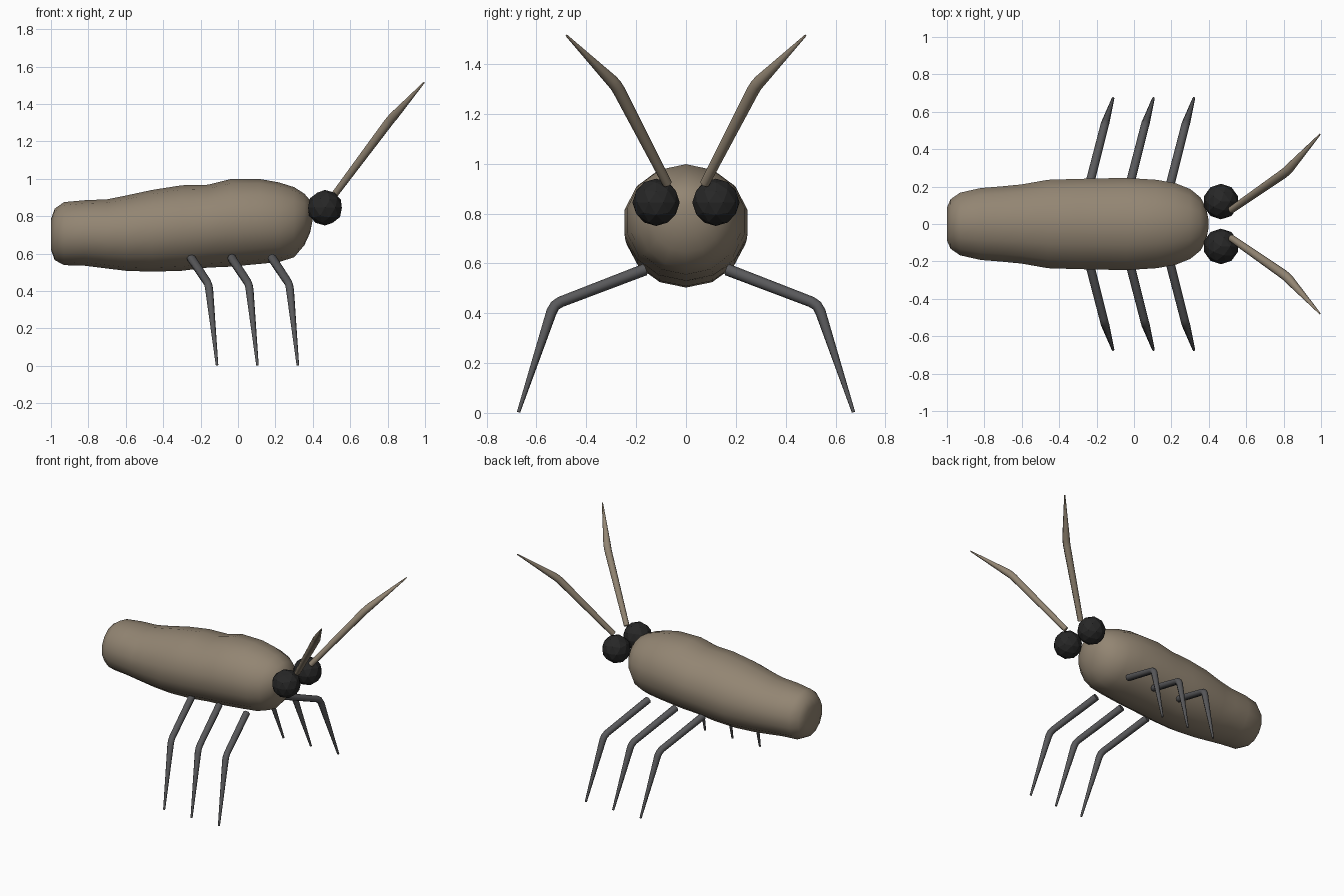
import bpy, bmesh, math
from mathutils import Vector

if "Cube" in bpy.data.objects:
    bpy.data.objects.remove(bpy.data.objects["Cube"])


def material(name, rgb):
    m = bpy.data.materials.new(name)
    m.diffuse_color = (*rgb, 1)
    m.use_nodes = True
    m.node_tree.nodes["Principled BSDF"].inputs["Base Color"].default_value = m.diffuse_color
    return m


tan = material("tan", (0.29, 0.235, 0.17))
dark_grey = material("dark_grey", (0.10, 0.10, 0.105))
black = material("black", (0.02, 0.02, 0.02))


def smooth(ob, angle):
    bpy.ops.object.select_all(action='DESELECT')
    ob.select_set(True)
    bpy.context.view_layer.objects.active = ob
    bpy.ops.object.shade_smooth_by_angle(angle=math.radians(angle))


def limb(name, points, radii, mat):
    """Tapered tube through points, with the bend slightly rounded."""
    a, b, c = (Vector(p) for p in points)
    ra, rb, rc = radii
    near, far = b + (a - b).normalized() * 0.03, b + (c - b).normalized() * 0.03
    mid = (near + far) / 4 + b / 2
    path = [(a, ra), (near, rb), (mid, rb), (far, rb), (c, rc)]
    cu = bpy.data.curves.new(name, 'CURVE')
    cu.dimensions = '3D'
    cu.bevel_depth = 1
    cu.bevel_resolution = 2
    cu.use_fill_caps = True
    sp = cu.splines.new('POLY')
    sp.points.add(len(path) - 1)
    for pt, (co, r) in zip(sp.points, path):
        pt.co = (*co, 1)
        pt.radius = r
    ob = bpy.data.objects.new(name, cu)
    bpy.context.collection.objects.link(ob)
    bpy.ops.object.select_all(action='DESELECT')
    ob.select_set(True)
    bpy.context.view_layer.objects.active = ob
    bpy.ops.object.convert(target='MESH')
    ob = bpy.context.object
    ob.data.materials.clear()
    ob.data.materials.append(mat)
    smooth(ob, 50)


# Body: elliptical sections along x (x, half width, bottom z, top z)
sections = [
    (-1.00, 0.09, 0.62, 0.785), (-0.98, 0.135, 0.565, 0.84),
    (-0.93, 0.17, 0.538, 0.875), (-0.82, 0.195, 0.535, 0.885),
    (-0.70, 0.205, 0.52, 0.89), (-0.60, 0.215, 0.508, 0.91),
    (-0.46, 0.24, 0.503, 0.94), (-0.30, 0.245, 0.508, 0.965),
    (-0.16, 0.248, 0.525, 0.968), (-0.04, 0.25, 0.53, 0.998),
    (0.12, 0.24, 0.545, 0.998), (0.22, 0.222, 0.555, 0.98),
    (0.30, 0.19, 0.58, 0.955), (0.355, 0.145, 0.645, 0.92),
    (0.385, 0.09, 0.71, 0.885), (0.397, 0.03, 0.77, 0.84),
]
SIDES = 14
bm = bmesh.new()
rings = []
for x, w, lo, hi in sections:
    ring = []
    for i in range(SIDES):
        t = 2 * math.pi * i / SIDES
        ring.append(bm.verts.new((x, w * 1.01 * math.sin(t),
                                  (lo + hi) / 2 + (hi - lo) / 2 * math.cos(t))))
    rings.append(ring)
for r, s in zip(rings, rings[1:]):
    for i in range(SIDES):
        j = (i + 1) % SIDES
        bm.faces.new((r[i], r[j], s[j], s[i]))
bm.faces.new(rings[0])
bm.faces.new(rings[-1])
bmesh.ops.recalc_face_normals(bm, faces=bm.faces)
mesh = bpy.data.meshes.new("body")
bm.to_mesh(mesh)
bm.free()
body = bpy.data.objects.new("body", mesh)
bpy.context.collection.objects.link(body)
mesh.materials.append(tan)
smooth(body, 50)

for side, s in (("left", 1), ("right", -1)):
    # Eye
    bpy.ops.mesh.primitive_ico_sphere_add(subdivisions=2, radius=0.095,
                                          location=(0.465, s * 0.12, 0.845))
    eye = bpy.context.object
    eye.name = side + "_eye"
    eye.data.materials.append(black)
    # Antenna
    limb(side + "_antenna",
         [(0.52, s * 0.075, 0.92), (0.815, s * 0.28, 1.315), (0.995, s * 0.48, 1.515)],
         (0.019, 0.025, 0.004), tan)
    # Three legs
    for n, part in enumerate(("back", "middle", "front")):
        x = -0.25 + n * 0.216
        limb(f"{part}_{side}_leg",
             [(x, s * 0.165, 0.575), (x + 0.093, s * 0.53, 0.435), (x + 0.138, s * 0.672, 0.003)],
             (0.024, 0.022, 0.007), dark_grey)
